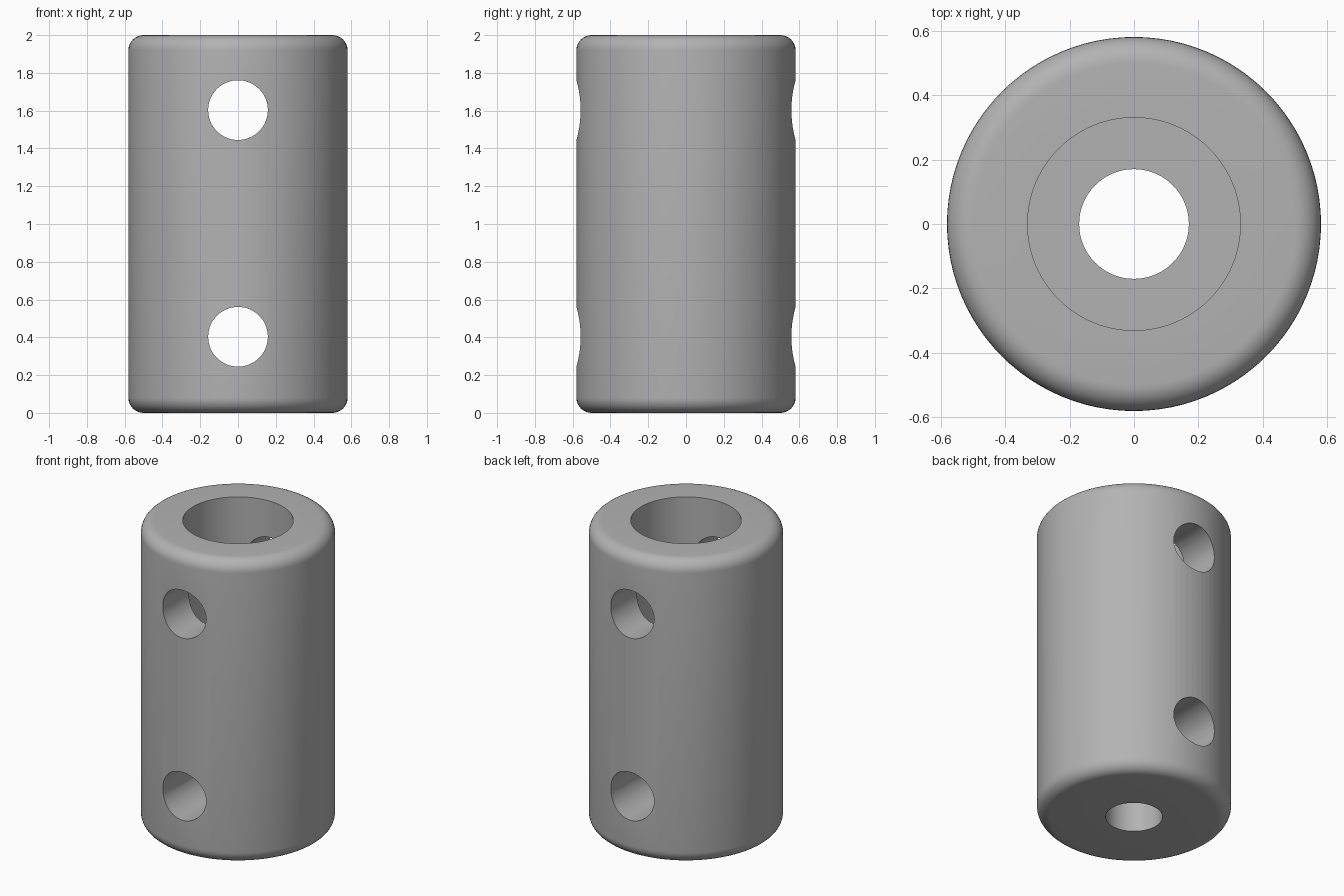
import bpy, bmesh, math
from mathutils import Matrix, Vector

if "Cube" in bpy.data.objects:
    bpy.data.objects.remove(bpy.data.objects["Cube"])

R, FILLET, HEIGHT = 0.58, 0.08, 2.0
BORE_TOP, BORE_BOTTOM, STEP_Z = 0.33, 0.17, 1.0
SCREW_R, SCREW_HEIGHTS = 0.158, (0.403, 1.603)

steel = bpy.data.materials.new("grey steel")
steel.diffuse_color = (0.45, 0.45, 0.45, 1)
steel.use_nodes = True
steel.node_tree.nodes["Principled BSDF"].inputs["Base Color"].default_value = steel.diffuse_color


def add_object(name, bm):
    bmesh.ops.recalc_face_normals(bm, faces=bm.faces)
    mesh = bpy.data.meshes.new(name)
    bm.to_mesh(mesh)
    bm.free()
    obj = bpy.data.objects.new(name, mesh)
    bpy.context.collection.objects.link(obj)
    mesh.materials.append(steel)
    return obj


def fillet(z, start):
    """Quarter-round points on the outer edge, 8 segments."""
    return [(R - FILLET + FILLET * math.cos(a), z + FILLET * math.sin(a))
            for a in (math.radians(start + 90 * i / 8) for i in range(9))]


# Coupler body: closed wall profile turned around z, with a stepped bore
profile = [(BORE_BOTTOM, 0)] + fillet(FILLET, -90) + fillet(HEIGHT - FILLET, 0)
profile += [(BORE_TOP, HEIGHT), (BORE_TOP, STEP_Z), (BORE_BOTTOM, STEP_Z)]
bm = bmesh.new()
verts = [bm.verts.new((r, 0, z)) for r, z in profile]
edges = [bm.edges.new((verts[i - 1], verts[i])) for i in range(len(verts))]
bmesh.ops.spin(bm, geom=verts + edges, cent=(0, 0, 0), axis=(0, 0, 1),
               angle=math.tau, steps=96, use_merge=True)
bmesh.ops.remove_doubles(bm, verts=bm.verts, dist=1e-5)
body = add_object("coupler_body", bm)

# Screw holes: two cylinders through the wall, front to back
bm = bmesh.new()
for z in SCREW_HEIGHTS:
    bmesh.ops.create_cone(bm, cap_ends=True, segments=64, radius1=SCREW_R,
                          radius2=SCREW_R, depth=1.6,
                          matrix=Matrix.Translation(Vector((0, 0, z)))
                          @ Matrix.Rotation(math.pi / 2, 4, 'X'))
cutter = add_object("screw_hole_cutter", bm)

cut = body.modifiers.new("screw holes", 'BOOLEAN')
cut.operation, cut.solver, cut.object = 'DIFFERENCE', 'EXACT', cutter
bpy.context.view_layer.objects.active = body
body.select_set(True)
bpy.ops.object.modifier_apply(modifier=cut.name)
bpy.data.objects.remove(cutter)

# Smooth curved walls, keep the rims crisp
bpy.ops.object.shade_smooth_by_angle(angle=math.radians(30))
